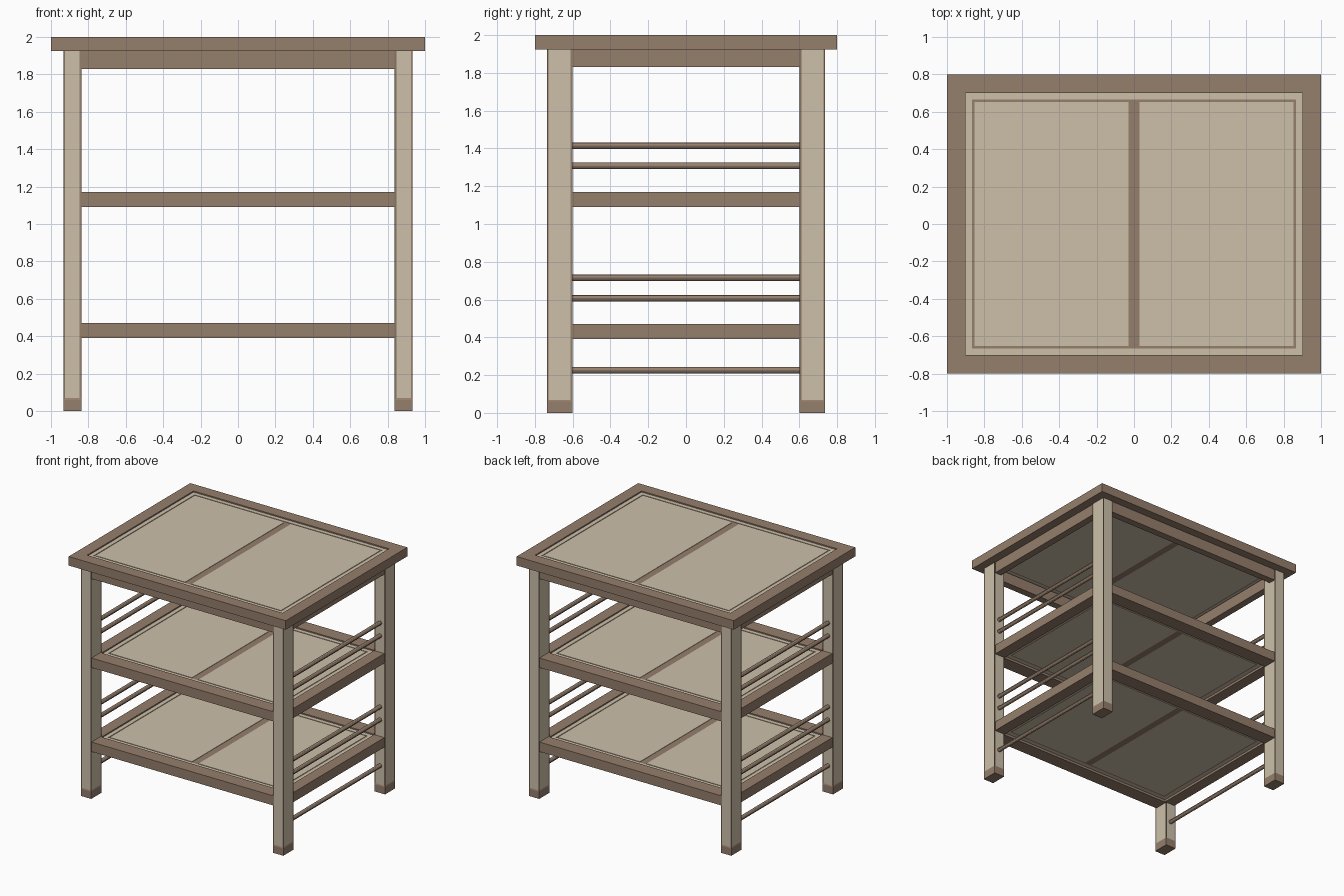
import bpy, bmesh
from math import pi

if "Cube" in bpy.data.objects:
    bpy.data.objects.remove(bpy.data.objects["Cube"])


def material(name, rgb):
    m = bpy.data.materials.new(name)
    m.diffuse_color = (*rgb, 1)
    m.use_nodes = True
    m.node_tree.nodes["Principled BSDF"].inputs["Base Color"].default_value = m.diffuse_color
    return m


BROWN = material("brown_wood", (0.30, 0.21, 0.15))
LIGHT = material("light_wood", (0.61, 0.53, 0.40))


def finish(bm, name, *mats):
    bmesh.ops.recalc_face_normals(bm, faces=bm.faces)
    me = bpy.data.meshes.new(name)
    bm.to_mesh(me)
    bm.free()
    ob = bpy.data.objects.new(name, me)
    for m in mats:
        me.materials.append(m)
    bpy.context.collection.objects.link(ob)
    return ob


def add_box(bm, x0, x1, y0, y1, z0, z1):
    vs = bmesh.ops.create_cube(bm, size=1)["verts"]
    for v in vs:
        v.co = (x1 if v.co.x > 0 else x0,
                y1 if v.co.y > 0 else y0,
                z1 if v.co.z > 0 else z0)


def box(name, mat, *dims):
    bm = bmesh.new()
    add_box(bm, *dims)
    return finish(bm, name, mat)


def ring(name, mat, ox, oy, ix, iy, z0, z1):
    """Rectangular frame with outer half sizes ox, oy and inner ix, iy."""
    bm = bmesh.new()
    corners = ((-1, -1), (1, -1), (1, 1), (-1, 1))
    loops = [[bm.verts.new((sx * a, sy * b, z)) for sx, sy in corners]
             for a, b, z in ((ox, oy, z0), (ox, oy, z1), (ix, iy, z1), (ix, iy, z0))]
    for k in range(4):
        a, b = loops[k], loops[(k + 1) % 4]
        for i in range(4):
            j = (i + 1) % 4
            bm.faces.new((a[i], a[j], b[j], b[i]))
    return finish(bm, name, mat)


def board(name, ox, oy, ix, iy, z0, z1):
    """Brown frame holding a light rim, a thin groove and two panels."""
    ring(name + "_frame", BROWN, ox, oy, ix, iy, z0, z1)
    top, low = z1 - 0.01, z0 + 0.02
    gx, gy = ix - 0.035, iy - 0.035
    px, py = gx - 0.012, gy - 0.012
    ring(name + "_rim", LIGHT, ix, iy, gx, gy, low, top)
    ring(name + "_groove", BROWN, gx, gy, px, py, low, top - 0.003)
    box(name + "_centre_strip", BROWN, -0.03, 0.03, -py, py, low, top - 0.003)
    box(name + "_left_panel", LIGHT, -px, -0.03, -py, py, low, top)
    box(name + "_right_panel", LIGHT, 0.03, px, -py, py, low, top)


# Table top, apron and two shelves
board("table_top", 1.0, 0.8, 0.9, 0.7, 1.925, 2.0)
ring("apron", BROWN, 0.925, 0.728, 0.865, 0.668, 1.83, 1.925)
board("middle_shelf", 0.925, 0.728, 0.83, 0.61, 1.09, 1.17)
board("lower_shelf", 0.925, 0.728, 0.83, 0.61, 0.39, 0.47)


# Legs: brown foot and edges, light panels inset on each side
def leg(name, sx, sy):
    bm = bmesh.new()
    xs, ys = sorted((sx * 0.837, sx * 0.933)), sorted((sy * 0.602, sy * 0.736))
    add_box(bm, *xs, *ys, 0, 0.06)
    bm.faces.ensure_lookup_table()
    top = max(bm.faces, key=lambda f: f.calc_center_median().z)
    new = bmesh.ops.extrude_face_region(bm, geom=[top])["geom"]
    for v in new:
        if isinstance(v, bmesh.types.BMVert):
            v.co.z = 1.925
    bmesh.ops.delete(bm, geom=[top], context='FACES_ONLY')
    bm.normal_update()
    sides = [f for f in bm.faces if abs(f.normal.z) < 0.5 and f.calc_center_median().z > 0.5]
    bmesh.ops.inset_individual(bm, faces=sides, thickness=0.013, depth=-0.003)
    for f in sides:
        f.material_index = 1
        # run the panel right up to the table top
        for v in f.verts:
            if v.co.z > 1:
                v.co.z = 1.924
    finish(bm, name, BROWN, LIGHT)


for sy, fb in ((-1, "front"), (1, "back")):
    for sx, lr in ((-1, "left"), (1, "right")):
        leg(f"{fb}_{lr}_leg", sx, sy)

# Side rods running front to back between the legs
for sx, lr in ((-1, "left"), (1, "right")):
    for i, z in enumerate((0.226, 0.608, 0.716, 1.308, 1.415)):
        bpy.ops.mesh.primitive_cylinder_add(vertices=12, radius=0.017, depth=1.24,
                                            location=(sx * 0.885, 0, z),
                                            rotation=(pi / 2, 0, 0))
        rod = bpy.context.object
        rod.name = f"{lr}_side_rod_{i + 1}"
        rod.data.materials.append(BROWN)
        bpy.ops.object.shade_smooth_by_angle()
